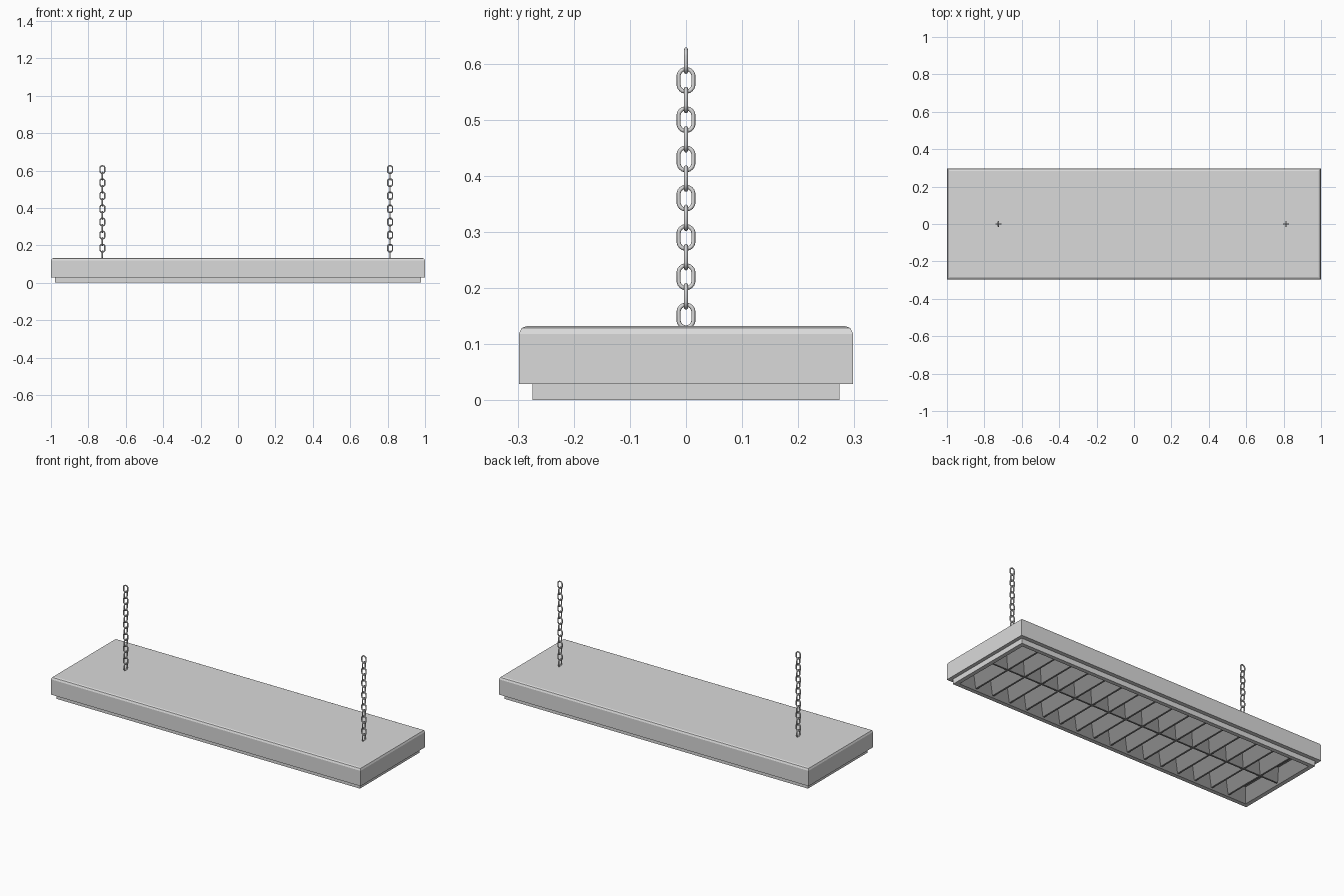
import bpy, bmesh, math
from mathutils import Matrix, Vector

cube = bpy.data.objects.get("Cube")
if cube:
    bpy.data.objects.remove(cube, do_unlink=True)


# Flat colours: outer casing and darker interior
def flat_material(name, value):
    mat = bpy.data.materials.new(name)
    mat.use_nodes = True
    colour = (value, value, value, 1)
    mat.diffuse_color = colour
    mat.node_tree.nodes["Principled BSDF"].inputs["Base Color"].default_value = colour
    return mat


light_grey = flat_material("light_grey_metal", 0.7)
dark_grey = flat_material("dark_grey_interior", 0.27)


def make_object(name, bm, *materials, smooth=False):
    bmesh.ops.recalc_face_normals(bm, faces=bm.faces)
    mesh = bpy.data.meshes.new(name)
    bm.to_mesh(mesh)
    bm.free()
    for mat in materials:
        mesh.materials.append(mat)
    for p in mesh.polygons:
        p.use_smooth = smooth
    ob = bpy.data.objects.new(name, mesh)
    bpy.context.collection.objects.link(ob)
    return ob


def stacked_rectangles(bm, rings):
    """Skin a series of centred rectangles (half x, half y, z) and cap both ends."""
    loops = [[bm.verts.new((sx * hx, sy * hy, z))
              for sx, sy in ((-1, -1), (1, -1), (1, 1), (-1, 1))]
             for hx, hy, z in rings]
    for a, b in zip(loops, loops[1:]):
        for i in range(4):
            j = (i + 1) % 4
            bm.faces.new((a[i], a[j], b[j], b[i]))
    bm.faces.new(loops[0])
    bm.faces.new(loops[-1])


# Housing: softened top edge, stepped lower lip and hollow underside
TOP, CEILING = 0.132, 0.1
IN_X, IN_Y = 0.955, 0.25
bm = bmesh.new()
stacked_rectangles(bm, [
    (0.986, 0.284, TOP), (0.995, 0.293, 0.1285), (1.0, 0.298, 0.118),
    (1.0, 0.298, 0.029), (0.979, 0.274, 0.029), (0.979, 0.274, 0),
    (IN_X, IN_Y, 0), (IN_X, IN_Y, CEILING)])
housing = make_object("housing", bm, light_grey, dark_grey)
# Dark paint on the walls and ceiling of the hollow
for p in housing.data.polygons:
    c = p.center
    inside = abs(c.x) < IN_X + 0.001 and abs(c.y) < IN_Y + 0.001
    if inside and c.z < CEILING + 0.001:
        p.material_index = 1


# Louvre: tapered blades, thin at the lower edge
def wedge(bm, centre, half_length, along_x, wide=0.018, thin=0.005, low=0.012):
    start = len(bm.verts)
    rings = []
    for w, z in ((thin, low), (wide, CEILING)):
        rings.append((half_length, w, z) if along_x else (w, half_length, z))
    stacked_rectangles(bm, rings)
    bm.verts.ensure_lookup_table()
    bmesh.ops.translate(bm, verts=bm.verts[start:], vec=Vector((centre, 0, 0)))


BLADES = 16
pitch = 2 * IN_X / (BLADES + 1)
bm = bmesh.new()
for i in range(1, BLADES + 1):
    wedge(bm, -IN_X + i * pitch, IN_Y, False)
make_object("louvre_blades", bm, dark_grey)

bm = bmesh.new()
wedge(bm, 0, IN_X, True, wide=0.012)
make_object("louvre_spine", bm, dark_grey)


# Chains of stretched rings, every second one turned a quarter
def add_link(bm, z, turned, ring=0.0133, wire=0.0036, stretch=0.007):
    around, sides = 20, 8
    turn = Matrix.Rotation(math.pi / 2 if turned else 0, 3, 'Z')
    grid = []
    for i in range(around):
        a = 2 * math.pi * (i + 0.5) / around
        row = []
        for k in range(sides):
            b = 2 * math.pi * k / sides
            r = ring + wire * math.cos(b)
            lift = math.copysign(stretch, math.sin(a))
            p = Vector((r * math.cos(a), wire * math.sin(b), r * math.sin(a) + lift))
            row.append(bm.verts.new(turn @ p + Vector((0, 0, z))))
        grid.append(row)
    for i in range(around):
        n = grid[(i + 1) % around]
        for k in range(sides):
            m = (k + 1) % sides
            bm.faces.new((grid[i][k], n[k], n[m], grid[i][m]))


for name, x in (("right_chain", -0.725), ("left_chain", 0.813)):
    bm = bmesh.new()
    for i in range(14):
        add_link(bm, 0.605 - 0.035 * i, i % 2 == 1)
    make_object(name, bm, light_grey, smooth=True).location.x = x
